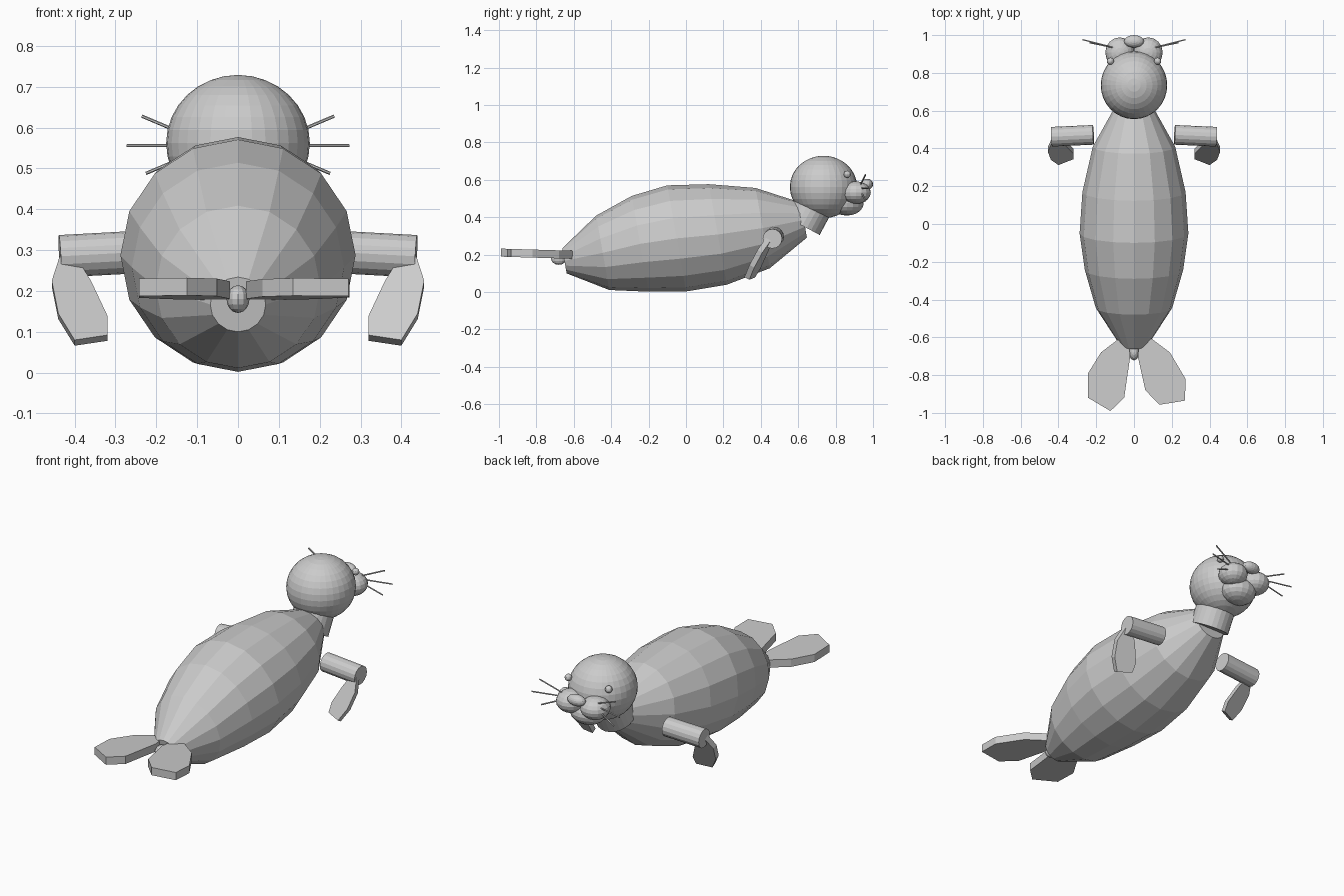
import bpy, bmesh, math
from mathutils import Vector, Matrix

if "Cube" in bpy.data.objects:
    bpy.data.objects.remove(bpy.data.objects["Cube"])

grey = bpy.data.materials.new("soft grey")
grey.diffuse_color = (0.6, 0.6, 0.6, 1)
grey.use_nodes = True
grey.node_tree.nodes["Principled BSDF"].inputs["Base Color"].default_value = grey.diffuse_color


def finish(name, bm):
    bmesh.ops.recalc_face_normals(bm, faces=bm.faces)
    me = bpy.data.meshes.new(name)
    bm.to_mesh(me)
    bm.free()
    me.materials.append(grey)
    ob = bpy.data.objects.new(name, me)
    bpy.context.collection.objects.link(ob)
    return ob


def ball(name, centre, radii, segs=16, rings=10):
    bm = bmesh.new()
    m = Matrix.Translation(centre) @ Matrix.Diagonal((*radii, 1))
    bmesh.ops.create_uvsphere(bm, u_segments=segs, v_segments=rings, radius=1, matrix=m)
    return finish(name, bm)


def rod(name, a, b, r, sides=16):
    a, b = Vector(a), Vector(b)
    d = b - a
    m = Matrix.Translation((a + b) / 2) @ d.to_track_quat('Z', 'Y').to_matrix().to_4x4()
    bm = bmesh.new()
    bmesh.ops.create_cone(bm, cap_ends=True, segments=sides, radius1=r, radius2=r,
                          depth=d.length, matrix=m)
    return finish(name, bm)


def plate(name, points, offset):
    """Flat outline thickened along the offset vector."""
    bm = bmesh.new()
    face = bm.faces.new([bm.verts.new(p) for p in points])
    ext = bmesh.ops.extrude_face_region(bm, geom=[face], use_keep_orig=True)
    moved = [g for g in ext["geom"] if isinstance(g, bmesh.types.BMVert)]
    bmesh.ops.translate(bm, verts=moved, vec=offset)
    return finish(name, bm)


# Body: tilted rings (y, z, radius) along a rising axis
RINGS = [(-0.65, 0.167, 0.068), (-0.445, 0.21, 0.202), (-0.245, 0.258, 0.26),
         (-0.05, 0.287, 0.288), (0.17, 0.308, 0.273), (0.41, 0.342, 0.218),
         (0.63, 0.385, 0.095)]
SIDES = 16
tilt = math.radians(10)
bm = bmesh.new()
loops = []
for y, z, r in RINGS:
    loop = []
    for i in range(SIDES):
        a = 2 * math.pi * i / SIDES
        up = r * math.cos(a)
        loop.append(bm.verts.new((r * math.sin(a), y - up * math.sin(tilt),
                                  z + up * math.cos(tilt))))
    loops.append(loop)
for lo, hi in zip(loops, loops[1:]):
    for i in range(SIDES):
        j = (i + 1) % SIDES
        bm.faces.new((lo[i], lo[j], hi[j], hi[i]))
bm.faces.new(loops[0])
bm.faces.new(loops[-1])
finish("body", bm)

# Neck, head and face
rod("neck", (0, 0.622, 0.355), (0, 0.70, 0.50), 0.105, 24)
ball("head", (0, 0.735, 0.562), (0.176, 0.18, 0.167), 32, 16)
ball("chin", (0, 0.86, 0.475), (0.10, 0.09, 0.066))
ball("nose", (0, 0.967, 0.576), (0.053, 0.033, 0.03))
ball("tail", (0, -0.68, 0.18), (0.028, 0.042, 0.034), 12, 8)

# Rear flipper outlines (x, y), slightly different each side
REAR = {
    "left_rear_flipper": [(-0.02, -0.70), (-0.03, -0.61), (-0.09, -0.615), (-0.175, -0.68),
                          (-0.243, -0.79), (-0.243, -0.92), (-0.125, -0.99), (-0.052, -0.92)],
    "right_rear_flipper": [(0.02, -0.70), (0.03, -0.61), (0.09, -0.605), (0.19, -0.68),
                           (0.273, -0.82), (0.27, -0.935), (0.135, -0.957), (0.06, -0.88)],
}
for name, outline in REAR.items():
    plate(name, [(x, y, 0.178 - (y + 0.61) * 0.03) for x, y in outline], (0, 0, 0.043))

# Front flipper outline (x, z)
FRONT = [(0.40, 0.29), (0.435, 0.29), (0.456, 0.225), (0.44, 0.145), (0.40, 0.08),
         (0.32, 0.092), (0.32, 0.14), (0.36, 0.225)]

for s, side in ((-1, "left"), (1, "right")):
    rod(side + "_arm", (s * 0.215, 0.472, 0.297), (s * 0.436, 0.462, 0.285), 0.052, 16)
    plate(side + "_front_flipper",
          [(s * x, 0.318 + 0.6 * (z - 0.08) - 0.3 * (x - 0.38), z) for x, z in FRONT],
          (0, 0.026, -0.014))
    ball(side + "_muzzle", (s * 0.075, 0.908, 0.532), (0.077, 0.08, 0.06))
    ball(side + "_eye", (s * 0.125, 0.862, 0.63), (0.019, 0.019, 0.019), 12, 8)
    # Whiskers fan out from the muzzle
    for k, (x, y, z) in enumerate(((0.235, 0.96, 0.628), (0.272, 0.976, 0.556),
                                   (0.225, 0.96, 0.488))):
        rod(f"{side}_whisker_{k + 1}", (s * 0.09, 0.93, 0.556 + (z - 0.556) * 0.15),
            (s * x, y, z), 0.004, 6)
